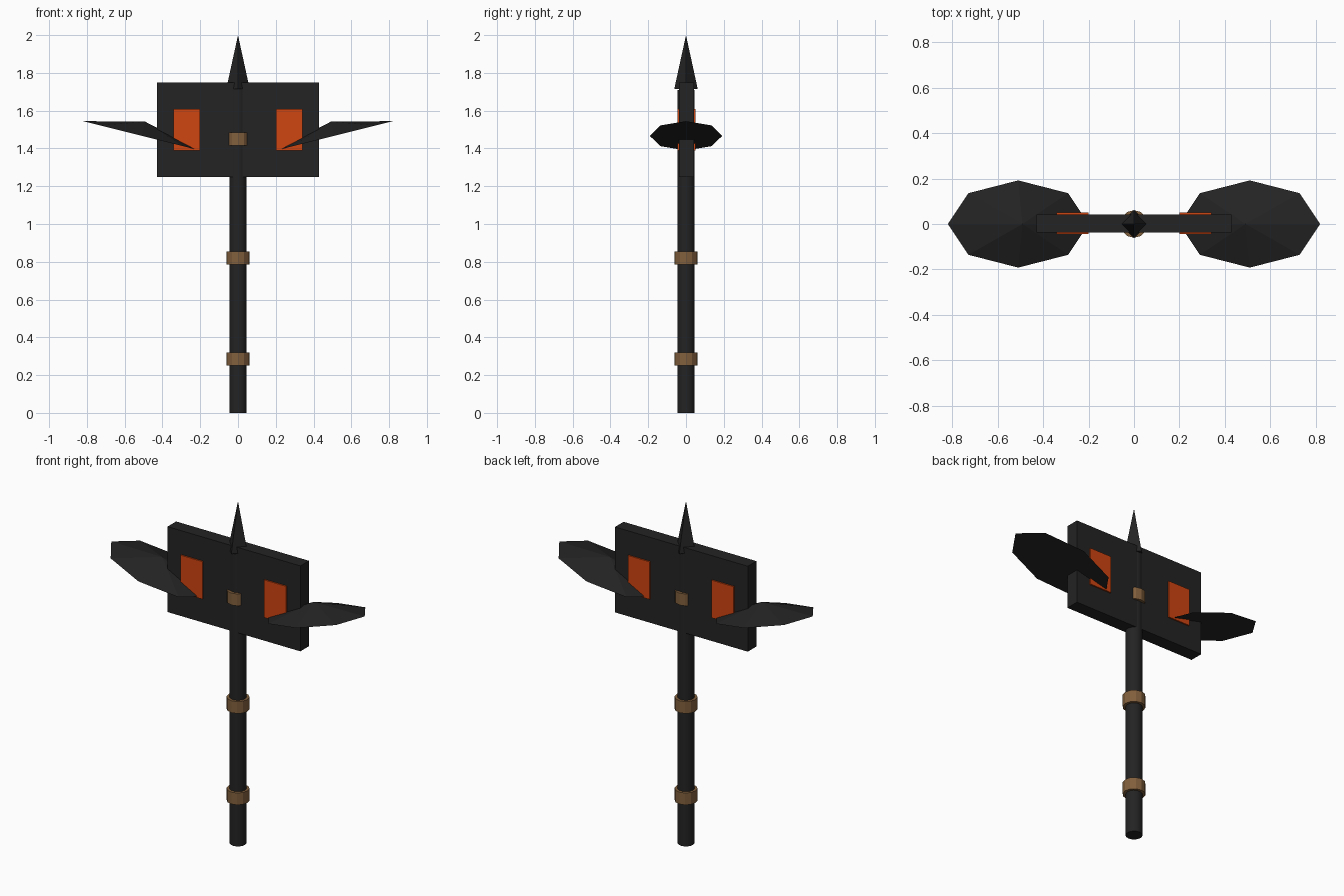
import bpy, math
from mathutils import Vector

cube = bpy.data.objects.get("Cube")
if cube:
    bpy.data.objects.remove(cube, do_unlink=True)


def material(name, rgb):
    m = bpy.data.materials.new(name)
    m.use_nodes = True
    m.diffuse_color = (*rgb, 1)
    m.node_tree.nodes["Principled BSDF"].inputs["Base Color"].default_value = (*rgb, 1)
    return m


BLACK = material("charcoal black", (0.017, 0.017, 0.017))
ORANGE = material("burnt orange", (0.62, 0.058, 0.005))
BROWN = material("leather brown", (0.22, 0.115, 0.046))


def finish(name, mat):
    ob = bpy.context.object
    ob.name = name
    ob.data.materials.append(mat)
    return ob


def box(name, mat, low, high):
    low, high = Vector(low), Vector(high)
    bpy.ops.mesh.primitive_cube_add(size=1, location=(low + high) / 2)
    bpy.context.object.scale = high - low
    return finish(name, mat)


def column(name, mat, radius, z0, z1, sides):
    bpy.ops.mesh.primitive_cylinder_add(vertices=sides, radius=radius, depth=z1 - z0,
                                        location=(0, 0, (z0 + z1) / 2))
    return finish(name, mat)


# Shaft with leather bands
shaft = column("shaft", BLACK, 0.045, 0, 1.71, 16)
bpy.ops.object.shade_smooth_by_angle(angle=math.radians(30))
for name, z in (("lower_band", 0.285), ("upper_band", 0.82), ("head_band", 1.45)):
    column(name, BROWN, 0.061, z - 0.035, z + 0.035, 12)

# Slab head with a four-sided spike on top
box("head", BLACK, (-0.43, -0.037, 1.25), (0.43, 0.042, 1.75))
bpy.ops.mesh.primitive_cone_add(vertices=4, radius1=0.062, depth=0.285,
                                location=(0, 0, 1.8575))
finish("spike", BLACK)

# Mirrored pairs: inlaid panels and tilted eight-sided blades
TILT = math.atan(0.25)
for side, label in ((1, "left"), (-1, "right")):
    x0, x1 = sorted((side * 0.2, side * 0.342))
    box(label + "_front_panel", ORANGE, (x0, -0.045, 1.39), (x1, -0.036, 1.61))
    box(label + "_back_panel", ORANGE, (x0, 0.041, 1.39), (x1, 0.05, 1.61))

    height = 0.077
    normal = Vector((-side * math.sin(TILT), 0, math.cos(TILT)))
    bpy.ops.mesh.primitive_cone_add(
        vertices=8, radius1=1, depth=height,
        location=Vector((side * 0.51, 0, 1.467)) + normal * height / 2,
        rotation=(0, -side * TILT, 0))
    blade = finish(label + "_blade", BLACK)
    blade.scale = (0.32, 0.192, 1)
